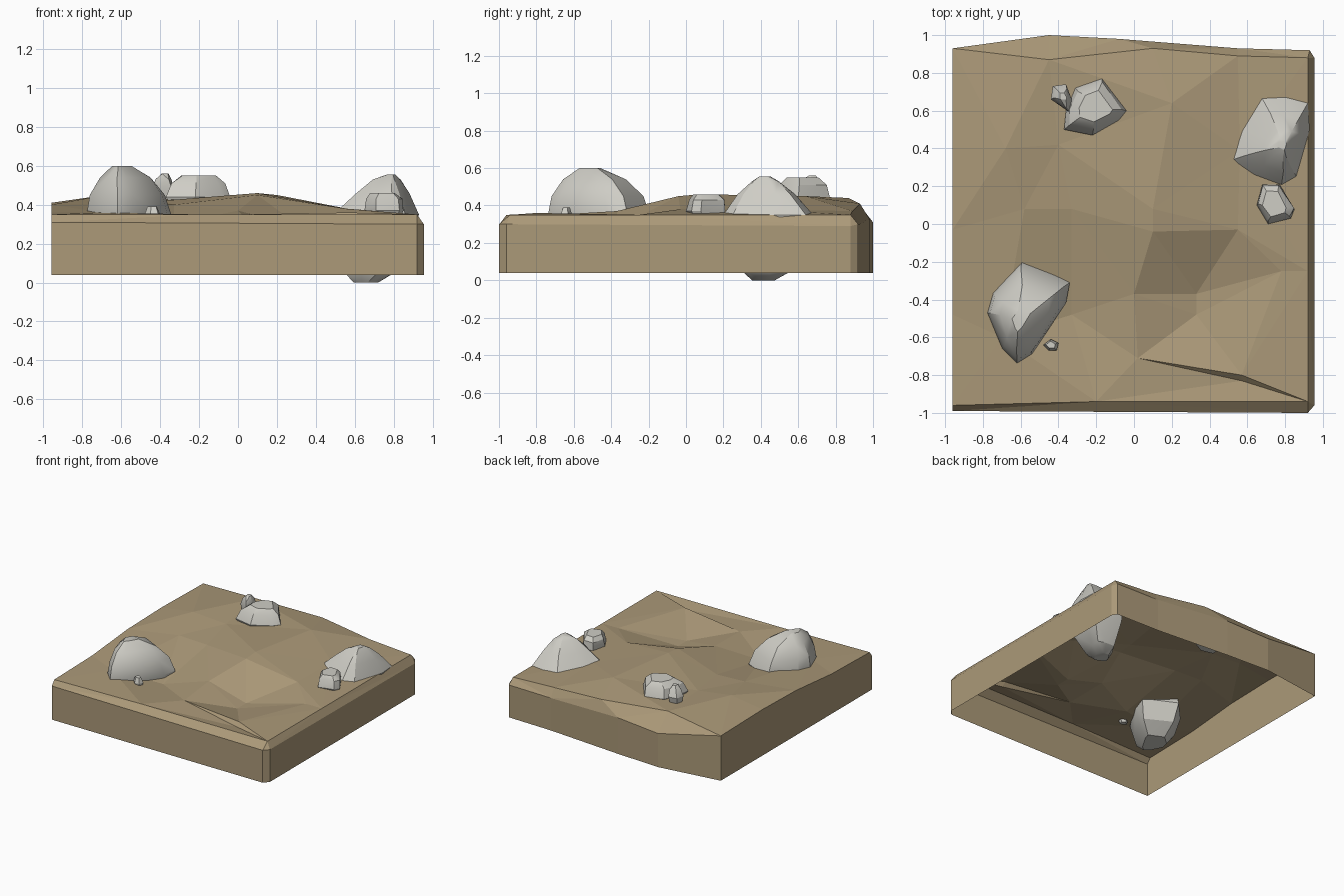
import bpy
import bmesh
import random
from mathutils import Vector
from mathutils.geometry import delaunay_2d_cdt

random.seed(4)
cube = bpy.data.objects.get("Cube")
if cube:
    bpy.data.objects.remove(cube, do_unlink=True)


def make_material(name, color):
    material = bpy.data.materials.new(name)
    material.use_nodes = True
    material.diffuse_color = color
    material.node_tree.nodes["Principled BSDF"].inputs["Base Color"].default_value = color
    return material


def add_object(name, bm, material):
    """Turn a bmesh into a named object with one material."""
    mesh = bpy.data.meshes.new(name)
    bm.to_mesh(mesh)
    bm.free()
    mesh.materials.append(material)
    obj = bpy.data.objects.new(name, mesh)
    bpy.context.collection.objects.link(obj)
    return obj


sand = make_material("sandy earth", (0.41, 0.32, 0.19, 1))
stone = make_material("pale grey stone", (0.62, 0.61, 0.56, 1))

# All lists below are in hundredths of a unit.
# Upper edge of the side walls, counter-clockwise from the front left
wall_top = [(-96, -99, 31), (92, -100, 30), (95.5, -96, 30), (95.5, 88, 29),
            (93, 92, 30), (55, 93, 30), (-8, 98, 33), (-45, 100, 31),
            (-96, 93, 40), (-96, 40, 41), (-96, -3, 40), (-96, -48, 36),
            (-96, -96, 35)]

# Inner rim of the chamfer along the front, right and back
rim = [(-20, -94, 35), (92, -94, 35), (92, -25, 35), (92, 88, 35),
       (55, 89, 37), (10, 93, 41), (-45, 87, 44)]

# Hills, hollow and crease of the ground
ground = [(20, 64, 45), (-68, 40, 45), (-40, 42, 42), (-58, 8, 41),
          (-33, 8, 40), (10, 8, 46), (10, -4, 45), (55, -3, 38),
          (33, -37, 28), (0, -37, 37), (33, -48, 28), (-33, -48, 30),
          (78, -25, 35), (57, -80, 36), (57, -83, 33), (2, -71, 35),
          (56, 39, 38), (-70, -60, 36)]


def build_ground():
    """Triangulate the ground, then drop walls to an open bottom."""
    points = wall_top + rim + ground
    count = len(wall_top)
    loop = [(i, (i + 1) % count) for i in range(count)]
    chain = [count - 1] + list(range(count, count + len(rim))) + [wall_top.index((-96, 93, 40))]
    edges = loop + list(zip(chain, chain[1:]))
    flat = [Vector((x, y)) / 100 for x, y, z in points]
    coords, _, faces, origins, *_ = delaunay_2d_cdt(flat, edges, [], 1, 0.0001)

    bm = bmesh.new()
    verts = [bm.verts.new((co.x, co.y, points[src[0]][2] / 100 if src else 0.35))
             for co, src in zip(coords, origins)]
    for face in faces:
        bm.faces.new([verts[i] for i in face])
    bmesh.ops.recalc_face_normals(bm, faces=bm.faces)
    if sum(f.normal.z for f in bm.faces) < 0:
        bmesh.ops.reverse_faces(bm, faces=bm.faces)
    border = [e for e in bm.edges if e.is_boundary]
    extruded = bmesh.ops.extrude_edge_only(bm, edges=border)
    for item in extruded["geom"]:
        if isinstance(item, bmesh.types.BMVert):
            item.co.z = 0.04
    bmesh.ops.recalc_face_normals(bm, faces=bm.faces)
    if sum(f.normal.z for f in bm.faces) < 0:
        bmesh.ops.reverse_faces(bm, faces=bm.faces)
    add_object("ground_slab", bm, sand)


def build_rock(name, outline, peak, foot, rings, rough=0.008):
    """Hull of a plan outline shrunk towards a peak above and a foot below."""
    bm = bmesh.new()
    widest = next(z for z, scale in rings if scale == 1)
    for z, scale in rings:
        centre = Vector(peak if z > widest else foot)
        for point in outline:
            p = centre.lerp(Vector(point), scale) / 100
            jitter = 0 if scale == 1 else rough
            bm.verts.new((p.x + random.uniform(-jitter, jitter),
                          p.y + random.uniform(-jitter, jitter), z / 100))
    hull = bmesh.ops.convex_hull(bm, input=bm.verts)
    loose = {v for v in hull["geom_interior"] + hull["geom_unused"]
             if isinstance(v, bmesh.types.BMVert)}
    bmesh.ops.delete(bm, geom=list(loose), context="VERTS")
    bmesh.ops.recalc_face_normals(bm, faces=bm.faces)
    obj = add_object(name, bm, stone)
    bpy.ops.object.select_all(action="DESELECT")
    obj.select_set(True)
    bpy.context.view_layer.objects.active = obj
    bpy.ops.object.shade_smooth_by_angle(angle=0.45)


build_ground()

# Tall boulder at the front
build_rock("front_boulder",
           [(-59, -19), (-34, -31), (-36, -42), (-54, -69), (-62, -74),
            (-70, -66), (-78, -47), (-75, -36)],
           (-61, -52), (-58, -47),
           [(12, .45), (20, .8), (34, 1), (45, .88), (54, .62), (60, .2)])

# Long boulder on the right, poking out below
build_rock("side_boulder",
           [(67, 68), (80, 68), (92, 64), (93, 50), (86, 25), (78, 20),
            (62, 25), (49, 33), (55, 50)],
           (79, 42), (64, 41),
           [(0, .25), (4, .5), (20, .85), (35, 1), (46, .62), (53, .3), (55.5, .1)])

# Small stones leaning against the boulders
build_rock("side_stone",
           [(68, 21), (77, 21), (85, 8), (83, 3), (71, 0), (65, 10)],
           (74, 11), (75, 11), [(30, .7), (37, 1), (43, .9), (46, .6)])
build_rock("back_boulder",
           [(-36, 60), (-37, 50), (-22, 47), (-8, 55), (-4, 60), (-17, 77), (-31, 72)],
           (-20, 63), (-21, 61), [(34, .7), (44, 1), (51, .85), (55, .55)])
build_rock("back_stone",
           [(-44, 66), (-43, 73), (-36, 74), (-33, 66), (-34, 59)],
           (-37, 67), (-38, 66), [(38, .6), (48, 1), (53, .7), (56, .25)])
build_rock("front_pebble",
           [(-48, -64), (-44, -61), (-40, -63), (-41, -67), (-45, -67)],
           (-44, -64), (-44, -64), [(31, .7), (35, 1), (39, .6)], 0.002)
